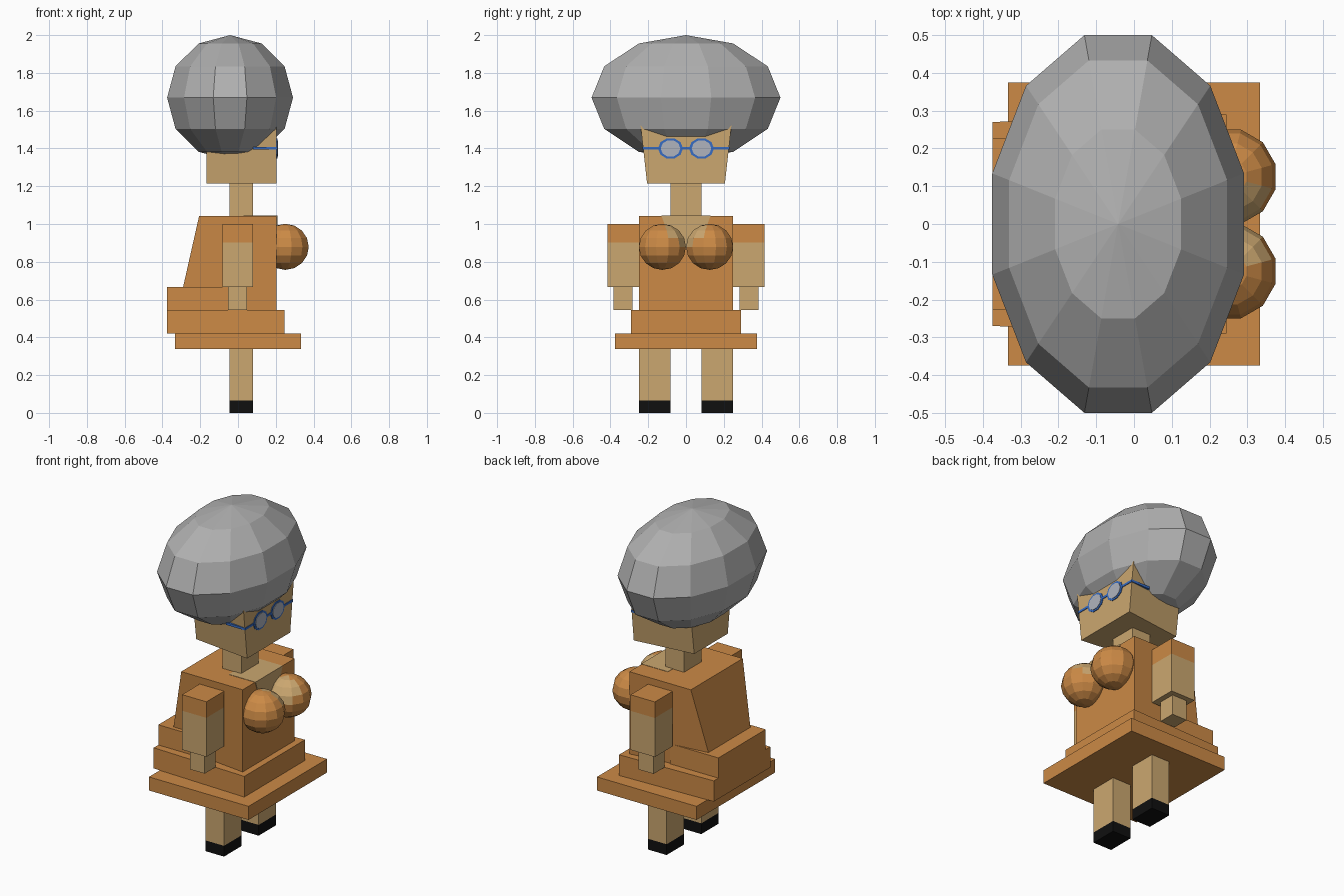
import bpy, bmesh, math

if "Cube" in bpy.data.objects:
    bpy.data.objects.remove(bpy.data.objects["Cube"])


def material(name, rgb):
    lin = [((c / 255 + 0.055) / 1.055) ** 2.4 if c > 10 else c / 255 / 12.92 for c in rgb]
    m = bpy.data.materials.new(name)
    m.diffuse_color = (*lin, 1)
    m.use_nodes = True
    m.node_tree.nodes["Principled BSDF"].inputs["Base Color"].default_value = m.diffuse_color
    return m


ORANGE = material("orange cloth", (204, 138, 70))
SKIN = material("tan skin", (203, 167, 112))
GREY = material("grey hair", (176, 176, 176))
BLACK = material("black shoe", (16, 16, 16))
BLUE = material("blue frame", (55, 108, 195))
LENS = material("pale lens", (176, 180, 190))


def finish(name, bm, *mats):
    bmesh.ops.recalc_face_normals(bm, faces=bm.faces[:])
    me = bpy.data.meshes.new(name)
    bm.to_mesh(me)
    bm.free()
    for m in mats:
        me.materials.append(m)
    ob = bpy.data.objects.new(name, me)
    bpy.context.collection.objects.link(ob)
    return ob


def block(name, mat, low, high, z, y=0, half=None, top_half=None):
    """Box between z levels; low/high are x ranges, half = (back, front) half-widths in y."""
    top_half = top_half or half
    bm = bmesh.new()
    rings = []
    for (x0, x1), (hb, hf), h in ((low, half, z[0]), (high, top_half, z[1])):
        rings.append([bm.verts.new(p) for p in
                      ((x0, y - hb, h), (x1, y - hf, h), (x1, y + hf, h), (x0, y + hb, h))])
    a, b = rings
    bm.faces.new(a)
    bm.faces.new(b)
    for i in range(4):
        j = (i + 1) % 4
        bm.faces.new((a[i], a[j], b[j], b[i]))
    return finish(name, bm, mat)


def box(name, mat, x, y, z):
    h = (y[1] - y[0]) / 2
    return block(name, mat, x, x, z, (y[0] + y[1]) / 2, (h, h))


def ball(name, centre, radii, segs, rings, mats, rule=None):
    bm = bmesh.new()
    bmesh.ops.create_uvsphere(bm, u_segments=segs, v_segments=rings, radius=1)
    turn = math.pi / segs  # flat sides face the axes
    for v in bm.verts:
        x, y, z = v.co
        c, s = math.cos(turn), math.sin(turn)
        v.co = (centre[0] + radii[0] * (x * c - y * s),
                centre[1] + radii[1] * (x * s + y * c),
                centre[2] + radii[2] * z)
    bm.normal_update()
    if rule:
        for f in bm.faces:
            f.material_index = int(rule(f.normal))
    return finish(name, bm, *mats)


def plate(name, mat, outline, x0, x1):
    """Thin plate on the chest or face; outline is (y, z) points."""
    bm = bmesh.new()
    f = bm.faces.new([bm.verts.new((x0, y, z)) for y, z in outline])
    new = bmesh.ops.extrude_face_region(bm, geom=[f])["geom"]
    for v in new:
        if isinstance(v, bmesh.types.BMVert):
            v.co.x = x1
    return finish(name, bm, mat)


# Hair, head and neck
ball("hair", (-0.042, 0, 1.669), (0.345, 0.5176, 0.331), 12, 6, [GREY])
block("head", SKIN, (-0.167, 0.205), (-0.167, 0.205), (1.215, 1.65),
      half=(0.16, 0.206), top_half=(0.22, 0.255))
box("neck", SKIN, (-0.045, 0.08), (-0.083, 0.083), (1.03, 1.23))

# Torso with sloping back, bustle and skirt tiers
block("torso", ORANGE, (-0.318, 0.205), (-0.206, 0.205), (0.545, 1.042),
      half=(0.185, 0.248), top_half=(0.248, 0.248))
box("bustle", ORANGE, (-0.375, -0.05), (-0.226, 0.226), (0.54, 0.667))
block("skirt_upper", ORANGE, (-0.375, 0.245), (-0.375, 0.245), (0.42, 0.545), half=(0.27, 0.29))
box("skirt_hem", ORANGE, (-0.333, 0.333), (-0.375, 0.375), (0.338, 0.42))

# Open neckline: skin plates on the top and front of the torso
box("neckline_top", SKIN, (0.03, 0.207), (-0.13, 0.13), (1.038, 1.044))
plate("neckline_front", SKIN, [(-0.13, 1.044), (0.13, 1.044), (0.1, 0.96), (0.0, 0.87), (-0.1, 0.96)],
      0.2, 0.208)

# Glasses bridge
box("glasses_bar", BLUE, (0.2, 0.208), (-0.228, 0.228), (1.394, 1.408))

for side, s in (("left", 1), ("right", -1)):
    def span(a, b):
        return tuple(sorted((s * a, s * b)))

    # Bust, with skin on the upper inner faces
    ball("bust_" + side, (0.25, s * 0.125, 0.879), (0.129, 0.129, 0.122), 12, 8,
         [ORANGE, SKIN], lambda n: n.z - s * n.y > 0.95 and n.y * s < -0.1)
    # Arms
    box("sleeve_" + side, ORANGE, (-0.083, 0.08), span(0.248, 0.416), (0.903, 1.0))
    box("arm_" + side, SKIN, (-0.083, 0.08), span(0.248, 0.416), (0.667, 0.903))
    box("hand_" + side, SKIN, (-0.053, 0.047), span(0.282, 0.385), (0.545, 0.667))
    # Legs
    box("leg_" + side, SKIN, (-0.044, 0.08), span(0.083, 0.248), (0.065, 0.345))
    box("shoe_" + side, BLACK, (-0.044, 0.08), span(0.083, 0.248), (0.0, 0.065))
    # Glasses
    for part, mat, ry, rz, x in (("rim_", BLUE, 0.066, 0.056, 0.209), ("lens_", LENS, 0.052, 0.045, 0.212)):
        ring = [(s * 0.082 + ry * math.cos(k * math.pi / 5), 1.4 + rz * math.sin(k * math.pi / 5))
                for k in range(10)]
        plate(part + side, mat, ring, 0.204, x)
    box("temple_" + side, BLUE, (0.08, 0.207), span(0.212, 0.229), (1.394, 1.408))
